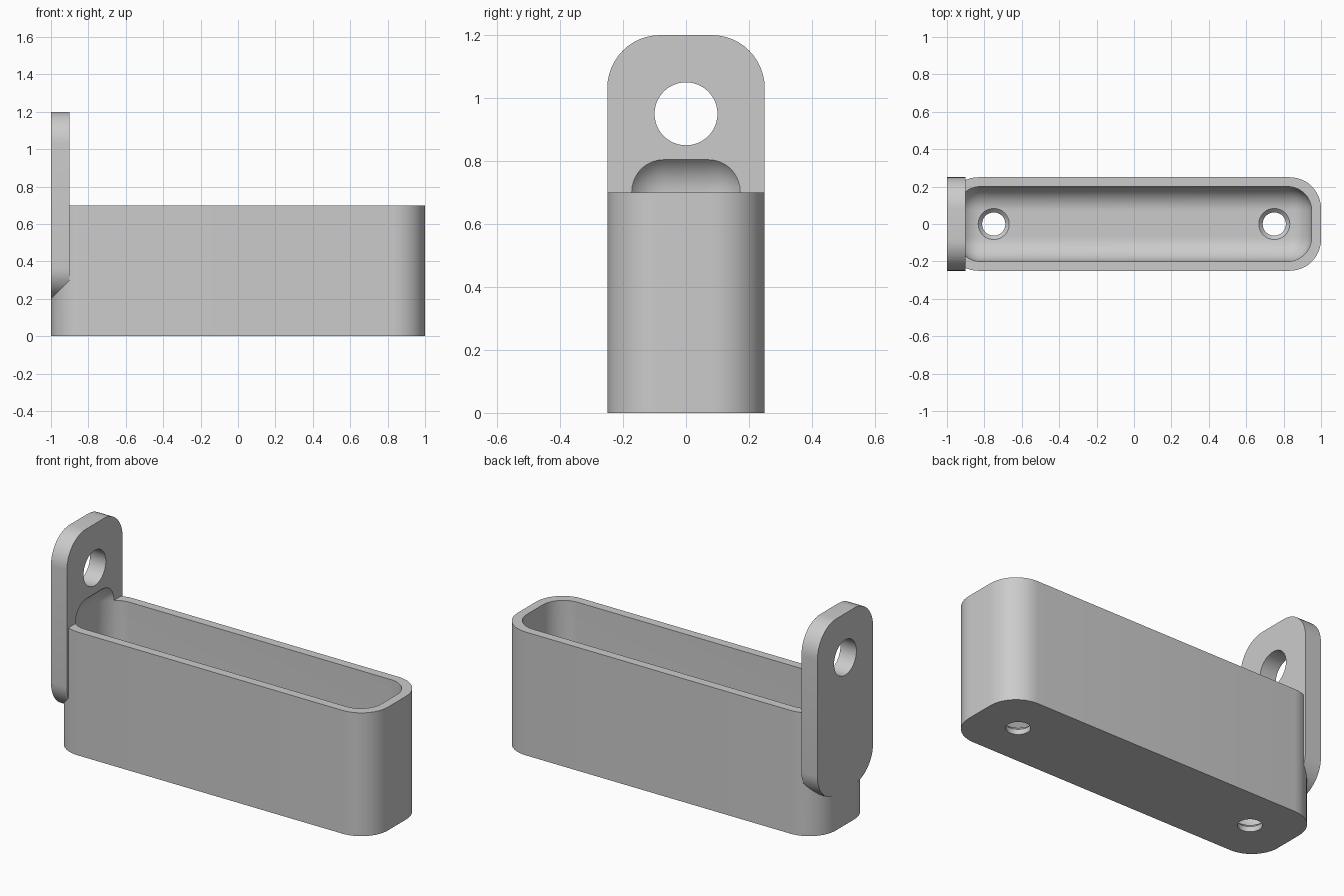
import bpy
import bmesh
from mathutils import Vector, Matrix

if "Cube" in bpy.data.objects:
    bpy.data.objects.remove(bpy.data.objects["Cube"], do_unlink=True)

grey = bpy.data.materials.new("plain grey")
grey.use_nodes = True
colour = (0.6, 0.6, 0.6, 1)
grey.diffuse_color = colour
grey.node_tree.nodes["Principled BSDF"].inputs["Base Color"].default_value = colour


def make_object(name, bm):
    mesh = bpy.data.meshes.new(name)
    bmesh.ops.recalc_face_normals(bm, faces=bm.faces)
    bm.to_mesh(mesh)
    bm.free()
    mesh.materials.append(grey)
    obj = bpy.data.objects.new(name, mesh)
    bpy.context.collection.objects.link(obj)
    return obj


def rounded_box(name, low, high, radius, axis=None):
    """Box with all edges rounded, or only those along one axis."""
    low, high = Vector(low), Vector(high)
    bm = bmesh.new()
    bmesh.ops.create_cube(bm, size=1)
    for v in bm.verts:
        v.co = (low + high) / 2 + v.co * (high - low)
    edges = [e for e in bm.edges if axis is None or
             abs((e.verts[0].co - e.verts[1].co).normalized()[axis]) > 0.9]
    bmesh.ops.bevel(bm, geom=edges, offset=radius, segments=12,
                    profile=0.5, affect='EDGES')
    return make_object(name, bm)


def turned(name, profile, place):
    """Solid of revolution around z from (radius, height) points."""
    bm = bmesh.new()
    points = [(0, profile[0][1])] + profile + [(0, profile[-1][1])]
    verts = [bm.verts.new((r, 0, z)) for r, z in points]
    edges = [bm.edges.new(pair) for pair in zip(verts, verts[1:])]
    bmesh.ops.spin(bm, geom=verts + edges, cent=(0, 0, 0), axis=(0, 0, 1),
                   angle=6.283185307, steps=48)
    bmesh.ops.remove_doubles(bm, verts=bm.verts, dist=0.0001)
    bmesh.ops.transform(bm, matrix=place, verts=bm.verts)
    return make_object(name, bm)


def combine(target, tool, operation):
    mod = target.modifiers.new(tool.name, 'BOOLEAN')
    mod.operation = operation
    mod.solver = 'EXACT'
    mod.object = tool
    bpy.context.view_layer.objects.active = target
    bpy.ops.object.modifier_apply(modifier=mod.name)
    bpy.data.objects.remove(tool, do_unlink=True)


# Tray with an upright hanging plate at one end
holder = rounded_box("holder_tray", (-1, -0.25, 0), (1, 0.25, 0.7), 0.168, axis=2)
plate = rounded_box("hanging_plate", (-1, -0.25, 0.2), (-0.9, 0.25, 1.2), 0.168, axis=0)
combine(holder, plate, 'UNION')

# Rounded hollow, which also scoops into the plate
hollow = rounded_box("hollow_cutter", (-0.95, -0.2, 0.05), (0.95, 0.2, 0.832), 0.13)
combine(holder, hollow, 'DIFFERENCE')

# Hole for hanging
hang = turned("hanging_hole_cutter", [(0.1, -0.1), (0.1, 0.1)],
              Matrix.Translation((-0.95, 0, 0.95)) @ Matrix.Rotation(1.570796, 4, 'Y'))
combine(holder, hang, 'DIFFERENCE')

# Countersunk screw holes in the floor
for x in (-0.75, 0.75):
    screw = turned("screw_hole_cutter",
                   [(0.062, -0.1), (0.062, 0.029), (0.083, 0.05), (0.083, 0.12)],
                   Matrix.Translation((x, 0, 0)))
    combine(holder, screw, 'DIFFERENCE')

# Smooth curves, sharp rims
bpy.ops.object.select_all(action='DESELECT')
holder.select_set(True)
bpy.context.view_layer.objects.active = holder
bpy.ops.object.shade_smooth_by_angle(angle=0.52)
